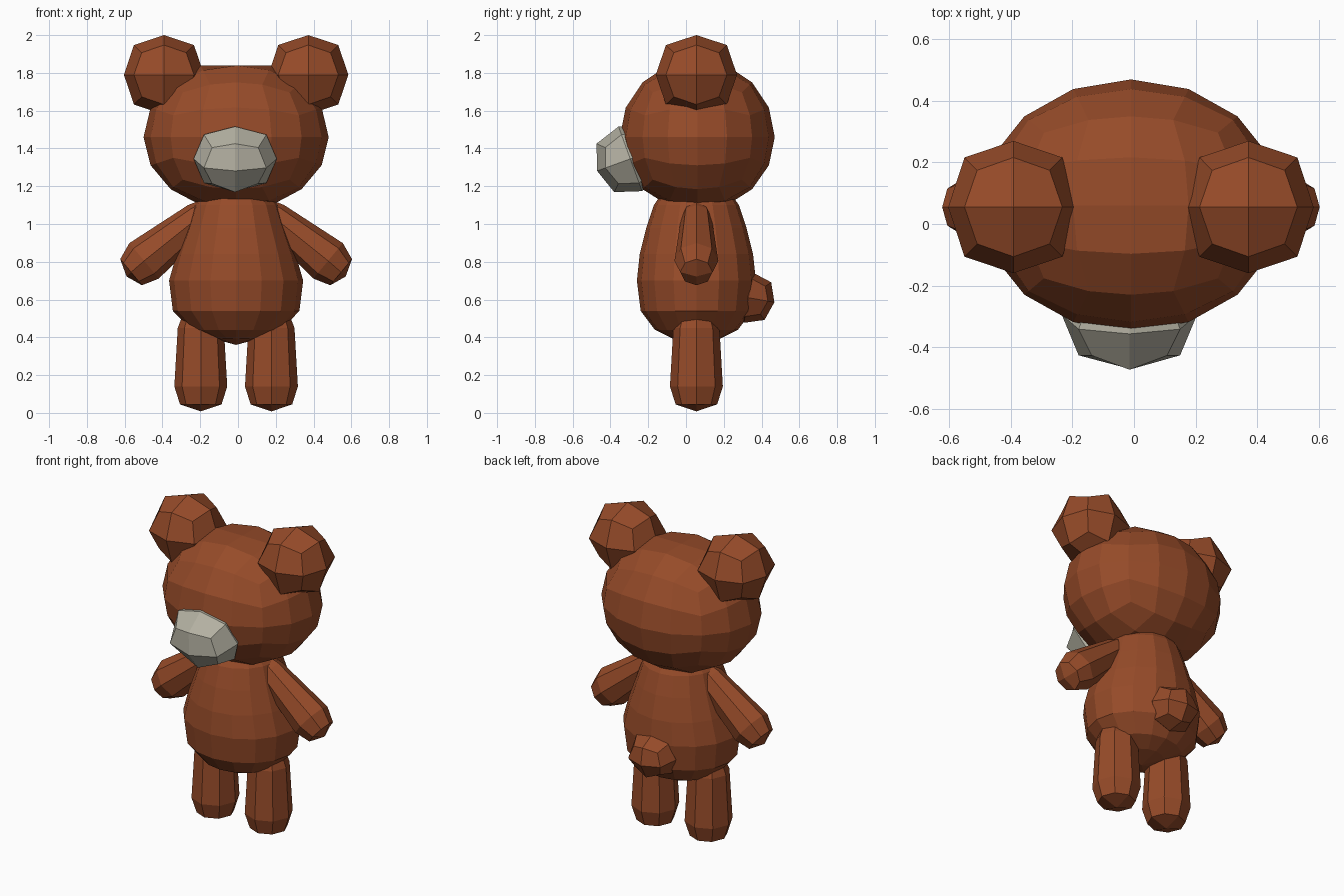
import bpy, bmesh, math
from mathutils import Vector, Matrix

if "Cube" in bpy.data.objects:
    bpy.data.objects.remove(bpy.data.objects["Cube"])

CX, CY = -0.01, 0.055   # axis of the figure


def material(name, rgb):
    m = bpy.data.materials.new(name)
    m.diffuse_color = (*rgb, 1)
    m.use_nodes = True
    m.node_tree.nodes["Principled BSDF"].inputs["Base Color"].default_value = m.diffuse_color
    return m


BROWN = material("brown_fur", (0.305, 0.070, 0.022))
GREY = material("warm_grey", (0.456, 0.440, 0.361))


def finish(bm, name, mat):
    bmesh.ops.recalc_face_normals(bm, faces=bm.faces)
    me = bpy.data.meshes.new(name)
    bm.to_mesh(me)
    bm.free()
    me.materials.append(mat)
    ob = bpy.data.objects.new(name, me)
    bpy.context.collection.objects.link(ob)
    return ob


def cube_grid(cuts):
    bm = bmesh.new()
    bmesh.ops.create_cube(bm, size=2)
    bmesh.ops.subdivide_edges(bm, edges=bm.edges[:], cuts=cuts, use_grid_fill=True)
    return bm


def pebble(name, centre, radii, mat, tilt=0):
    """24-faced rounded cube, tilted about x."""
    bm = cube_grid(1)
    pull = {1: 1.0, 2: 0.75, 3: 0.556}
    rot = Matrix.Rotation(math.radians(tilt), 3, 'X')
    for v in bm.verts:
        n = sum(abs(c) > 0.5 for c in v.co)
        p = v.co * pull[n]
        v.co = rot @ Vector([a * r for a, r in zip(p, radii)]) + Vector(centre)
    return finish(bm, name, mat)


def loft(name, rings, sides, mat, start=None, end=None):
    """rings: (centre, u axis, v axis); start and end are pole points."""
    bm = bmesh.new()
    loops = []
    for c, u, v in rings:
        angles = [2 * math.pi * i / sides for i in range(sides)]
        loops.append([bm.verts.new(c + u * math.cos(a) + v * math.sin(a)) for a in angles])
    for a, b in zip(loops, loops[1:]):
        for i in range(sides):
            j = (i + 1) % sides
            bm.faces.new((a[i], a[j], b[j], b[i]))
    # caps: quads meeting at the pole
    for loop, pole in ((loops[0], start), (loops[-1], end)):
        p = bm.verts.new(pole)
        for i in range(0, sides, 2):
            bm.faces.new((loop[i], loop[i + 1], loop[(i + 2) % sides], p))
    return finish(bm, name, mat)


# Head: rounded quad ball, flattened at crown and chin
bm = cube_grid(3)
for v in bm.verts:
    d = Vector([math.tan(c * math.pi / 4) for c in v.co]).normalized()
    z = 1.46 + d.z * (0.41 if d.z > 0 else 0.39)
    v.co = (CX + d.x * 0.49, CY + 0.005 + d.y * 0.41, min(1.84, max(1.10, z)))
finish(bm, "head", BROWN)

# Muzzle and tail
pebble("muzzle", (-0.015, -0.295, 1.345), (0.22, 0.187, 0.182), GREY, 20)
pebble("tail", (CX, 0.33, 0.61), (0.15, 0.14, 0.135), BROWN, -10)

# Body: pear shape
X, Y, Z = Vector((1, 0, 0)), Vector((0, 1, 0)), Vector((0, 0, 1))
profile = [(0.395, 0.13, 0.13), (0.44, 0.24, 0.22), (0.54, 0.335, 0.295),
           (0.70, 0.355, 0.315), (0.84, 0.315, 0.30), (0.98, 0.265, 0.265),
           (1.10, 0.225, 0.225), (1.18, 0.16, 0.17)]
loft("body", [(Vector((CX, CY, z)), X * rx, Y * ry) for z, rx, ry in profile], 16, BROWN,
     (CX, CY, 0.36), (CX, CY, 1.20))

for side, s in (("left", -1), ("right", 1)):
    # Ears
    pebble(side + "_ear", (CX + s * 0.382, CY, 1.79), (0.212, 0.215, 0.21), BROWN)

    # Legs
    x = CX + s * 0.187
    rings = [(Vector((x, CY, z)), X * r, Y * r)
             for z, r in ((0.045, 0.11), (0.14, 0.14), (0.45, 0.122), (0.52, 0.095))]
    loft(side + "_leg", rings, 8, BROWN, (x, CY, 0.008), (x, CY, 0.54))

    # Arms, widening towards the paws
    def at(px, pz):
        return Vector((CX + s * px, CY, pz))
    axis = (at(0.475, 0.81) - at(0.15, 1.08)).normalized()
    across = axis.cross(Y)
    rings = [(at(px, pz), across * r, Y * r * 0.95)
             for px, pz, r in ((0.15, 1.08, 0.06), (0.20, 1.035, 0.085),
                               (0.487, 0.805, 0.122), (0.556, 0.745, 0.09))]
    loft(side + "_arm", rings, 8, BROWN, at(0.12, 1.10), at(0.58, 0.722))
